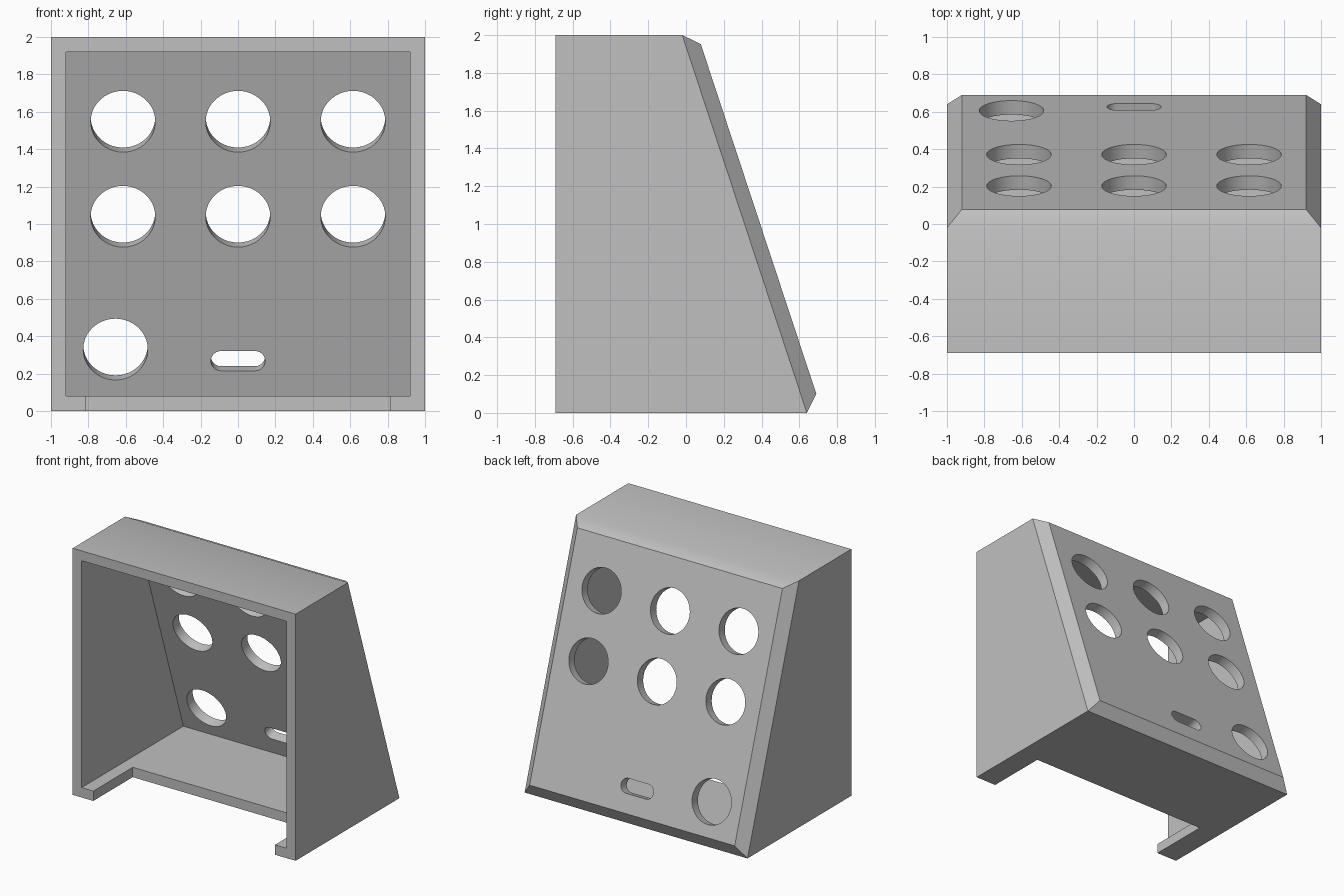
import bpy
import bmesh
from math import cos, sin, pi, radians
from mathutils import Vector

if "Cube" in bpy.data.objects:
    bpy.data.objects.remove(bpy.data.objects["Cube"], do_unlink=True)

FRONT, WALL, SLOPE = -0.69, 0.08, -0.33
UP = Vector((0, SLOPE, 1)).normalized()      # up along the sloped panel
OUT = Vector((0, 1, -SLOPE)).normalized()    # out of the sloped panel


def slope_y(z):
    """Depth of the panel's inner plane at height z."""
    return 0.64 + SLOPE * z


def make_object(name, bm):
    bmesh.ops.recalc_face_normals(bm, faces=bm.faces)
    mesh = bpy.data.meshes.new(name)
    bm.to_mesh(mesh)
    bm.free()
    obj = bpy.data.objects.new(name, mesh)
    bpy.context.collection.objects.link(obj)
    return obj


def add_loft(bm, rings):
    """Closed solid through rings of equal point count."""
    loops = [[bm.verts.new(p) for p in ring] for ring in rings]
    bm.faces.new(loops[0])
    bm.faces.new(loops[-1])
    for a, b in zip(loops, loops[1:]):
        for i in range(len(a)):
            j = (i + 1) % len(a)
            bm.faces.new((a[i], a[j], b[j], b[i]))


def rectangle(x, low, high):
    """Ring from half width and (y, z) of its lower and upper edges."""
    return [(-x, *low), (x, *low), (x, *high), (-x, *high)]


def add_hole(bm, x, z, radius, half_length=0, steps=32):
    """Round or slotted hole cutter square to the sloped panel."""
    centre = Vector((x, slope_y(z), z))
    outline = []
    for side in (1, -1):
        count = steps + 1 if half_length else steps
        for i in range(count):
            a = -pi / 2 + pi * i / steps
            if side < 0:
                a += pi
            outline.append(centre + Vector((side * half_length + radius * cos(a), 0, 0))
                           + UP * radius * sin(a))
    add_loft(bm, [[p + OUT * d for p in outline] for d in (-0.14, 0.16)])


def cut(target, cutter):
    cutter.hide_render = True
    mod = target.modifiers.new("cut", 'BOOLEAN')
    mod.operation, mod.solver, mod.object = 'DIFFERENCE', 'EXACT', cutter
    bpy.context.view_layer.objects.active = target
    bpy.ops.object.modifier_apply(modifier=mod.name)
    bpy.data.objects.remove(cutter, do_unlink=True)


# Outer body with sloped, chamfered panel
bm = bmesh.new()
add_loft(bm, [
    rectangle(1, (FRONT, 0), (FRONT, 2)),
    rectangle(1, (slope_y(0), 0), (slope_y(2), 2)),
    rectangle(0.92, (0.69, 0.1), (0.078, 1.953)),
])
body = make_object("enclosure", bm)

# Open front cavity
bm = bmesh.new()
low, high = WALL, 2 - WALL
add_loft(bm, [
    rectangle(1 - WALL, (-1, low), (-1, high)),
    rectangle(1 - WALL, (slope_y(low), low), (slope_y(high), high)),
])
cut(body, make_object("cavity_cutter", bm))

# Notch in the floor
bm = bmesh.new()
add_loft(bm, [rectangle(0.815, (y, -0.1), (y, 0.15)) for y in (-1, -0.185)])
cut(body, make_object("notch_cutter", bm))

# Panel holes and slot
bm = bmesh.new()
for x in (-0.615, 0, 0.615):
    for z in (1.548, 1.04):
        add_hole(bm, x, z, 0.1725)
add_hole(bm, -0.655, 0.33, 0.1725)
add_hole(bm, 0, 0.268, 0.056, 0.089)
cut(body, make_object("hole_cutter", bm))

# Grey plastic
grey = bpy.data.materials.new("grey")
grey.use_nodes = True
colour = (0.53, 0.53, 0.53, 1)
grey.diffuse_color = colour
grey.node_tree.nodes["Principled BSDF"].inputs["Base Color"].default_value = colour
body.data.materials.clear()
body.data.materials.append(grey)

# Smooth hole walls, sharp edges
bpy.ops.object.select_all(action='DESELECT')
body.select_set(True)
bpy.context.view_layer.objects.active = body
bpy.ops.object.shade_smooth_by_angle(angle=radians(30))
